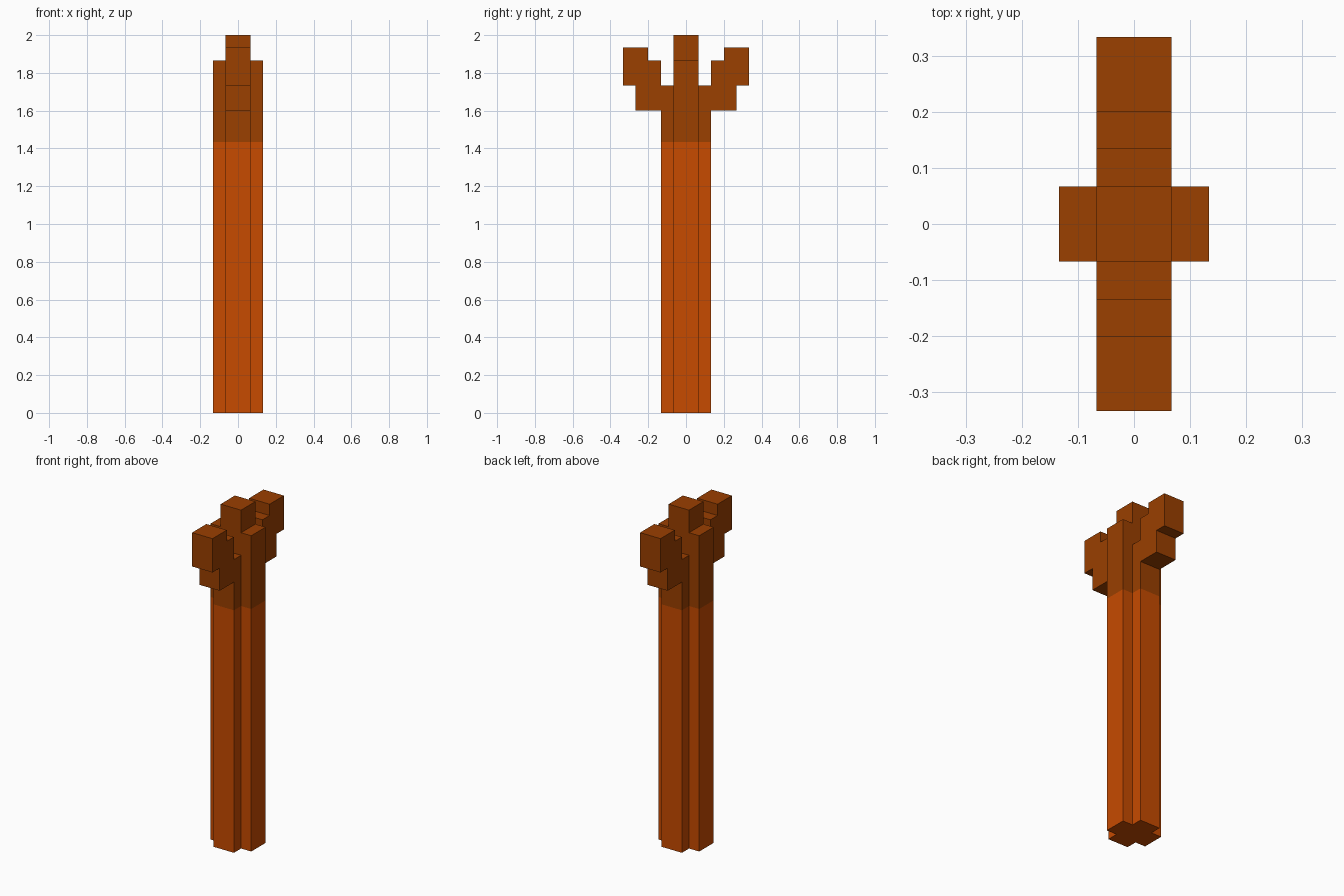
import bpy
import bmesh
from mathutils import Vector

cube = bpy.data.objects.get("Cube")
if cube:
    bpy.data.objects.remove(cube)

U = 1 / 15             # block grid unit
SPLIT = 21.5           # height where the shaft meets the dark head


def material(name, rgb):
    mat = bpy.data.materials.new(name)
    mat.use_nodes = True
    color = (*rgb, 1)
    mat.diffuse_color = color
    mat.node_tree.nodes["Principled BSDF"].inputs["Base Color"].default_value = color
    return mat


def prism(name, points, direction, mat):
    """Extrude a closed outline, given in grid units, along a direction."""
    bm = bmesh.new()
    face = bm.faces.new([bm.verts.new(Vector(p) * U) for p in points])
    result = bmesh.ops.extrude_face_region(bm, geom=[face], use_keep_orig=True)
    moved = [v for v in result["geom"] if isinstance(v, bmesh.types.BMVert)]
    bmesh.ops.translate(bm, verts=moved, vec=Vector(direction) * U)
    bmesh.ops.recalc_face_normals(bm, faces=bm.faces)
    mesh = bpy.data.meshes.new(name)
    bm.to_mesh(mesh)
    bm.free()
    mesh.materials.append(mat)
    obj = bpy.data.objects.new(name, mesh)
    bpy.context.collection.objects.link(obj)
    return obj


orange = material("orange_wood", (0.57, 0.069, 0.0))
brown = material("brown_wood", (0.325, 0.050, 0.0))

# Shaft with a plus-shaped section
quarter = [(2, -1), (2, 1), (1, 1)]
plus = []
for turn in range(4):
    plus += [(x, y, 0) for x, y in quarter]
    quarter = [(-y, x) for x, y in quarter]
prism("shaft", plus, (0, 0, SPLIT), orange)

# Three-pronged head: half outline in (y, z), mirrored front to back
half = [(2, SPLIT), (2, 24), (4, 24), (4, 26), (5, 26), (5, 29), (3, 29),
        (3, 28), (2, 28), (2, 26), (1, 26), (1, 30)]
outline = half + [(-y, z) for y, z in reversed(half)]
prism("pronged_head", [(-1, y, z) for y, z in outline], (2, 0, 0), brown)

# Ribs on both sides of the head
for name, side in (("left_rib", 1), ("right_rib", -1)):
    base = [(side, -1, SPLIT), (2 * side, -1, SPLIT),
            (2 * side, 1, SPLIT), (side, 1, SPLIT)]
    prism(name, base, (0, 0, 28 - SPLIT), brown)
